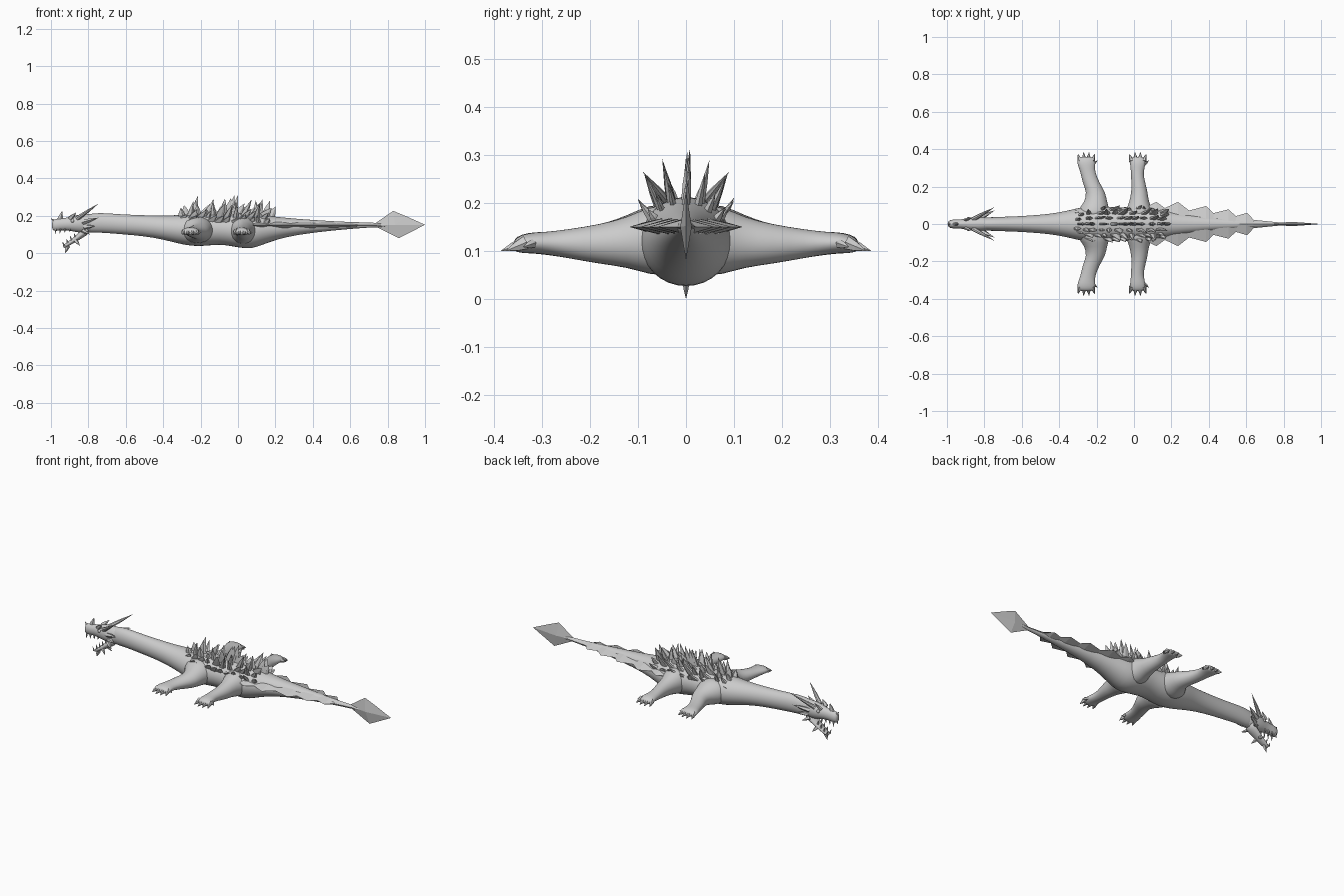
import bpy, bmesh, math, random
from mathutils import Vector

random.seed(4)


def finish(name, bm, smooth=False, subdiv=0):
    bmesh.ops.recalc_face_normals(bm, faces=bm.faces)
    me = bpy.data.meshes.new(name)
    bm.to_mesh(me)
    bm.free()
    ob = bpy.data.objects.new(name, me)
    bpy.context.collection.objects.link(ob)
    for p in me.polygons:
        p.use_smooth = smooth
    if subdiv:
        m = ob.modifiers.new("round", 'SUBSURF')
        m.levels = m.render_levels = subdiv
    return ob


def loft(name, rings, axis='x', n=16, smooth=True, subdiv=1):
    """Rings are (centre, half width, half height) set square to x or y."""
    bm = bmesh.new()
    loops = []
    for c, w, h in rings:
        row = []
        for i in range(n):
            a = 2 * math.pi * i / n
            s, t = w * math.cos(a), h * math.sin(a)
            off = Vector((0, s, t)) if axis == 'x' else Vector((s, 0, t))
            row.append(bm.verts.new(Vector(c) + off))
        loops.append(row)
    for a, b in zip(loops, loops[1:]):
        for i in range(n):
            j = (i + 1) % n
            bm.faces.new((a[i], a[j], b[j], b[i]))
    bm.faces.new(loops[0])
    bm.faces.new(loops[-1])
    return finish(name, bm, smooth, subdiv)


def spike(bm, base, tip, ra, rb, n=5):
    """Tapered point; ra runs along x where possible, rb across it."""
    base, tip = Vector(base), Vector(tip)
    d = (tip - base).normalized()
    ref = Vector((1, 0, 0)) if abs(d.x) < 0.9 else Vector((0, 1, 0))
    u = (ref - d * ref.dot(d)).normalized()
    v = d.cross(u)
    rows = []
    for t, k in ((0, 1), (0.5, 0.65)):
        c = base.lerp(tip, t)
        rows.append([bm.verts.new(c + u * ra * k * math.cos(2 * math.pi * i / n)
                                  + v * rb * k * math.sin(2 * math.pi * i / n)) for i in range(n)])
    top = bm.verts.new(tip)
    bm.faces.new(rows[0])
    for i in range(n):
        j = (i + 1) % n
        bm.faces.new((rows[0][i], rows[0][j], rows[1][j], rows[1][i]))
        bm.faces.new((rows[1][i], rows[1][j], top))


# Neck, trunk and tail: x, half width, bottom, top
trunk = [(-.85, .025, .12, .19), (-.80, .036, .108, .212), (-.74, .038, .11, .218), (-.62, .042, .10, .208),
         (-.5, .05, .09, .204), (-.4, .062, .072, .202), (-.32, .082, .05, .205), (-.25, .098, .036, .212),
         (-.18, .1, .036, .215), (-.1, .09, .046, .213), (-.03, .092, .035, .213), (.05, .1, .02, .215),
         (.1, .095, .03, .212), (.16, .078, .055, .202), (.25, .058, .085, .19), (.4, .038, .11, .178),
         (.6, .02, .13, .166), (.75, .009, .14, .158), (.86, .006, .145, .156)]
loft("body", [((x, 0, (b + t) / 2), w, (t - b) / 2) for x, w, b, t in trunk])

# Sawtooth side flanges along the tail: x, reach
saw = [(.04, .08), (.12, .118), (.165, .085), (.235, .118), (.295, .072), (.385, .096), (.425, .058),
       (.505, .078), (.545, .042), (.605, .06), (.64, .022), (.8, .006)]
loft("tail_flanges", [((x, 0, .15), w, .038 - .035 * x) for x, w in saw], n=4, smooth=False, subdiv=0)

# Upright diamond blade at the tail tip
bm = bmesh.new()
rim = [bm.verts.new(p) for p in ((.72, 0, .15), (.83, 0, .226), (.9, 0, .197), (1, 0, .152), (.86, 0, .08))]
for s in (-1, 1):
    mid = bm.verts.new((.84, .012 * s, .15))
    for a, b in zip(rim, rim[1:] + rim[:1]):
        bm.faces.new((a, b, mid))
finish("tail_blade", bm)

# Legs: reach in y, x centre, half width in x, z centre, half height
legs = {
    "front": [(.02, -.22, .1, .125, .08), (.08, -.215, .085, .125, .072), (.12, -.203, .06, .12, .056),
              (.17, -.203, .051, .115, .043), (.22, -.23, .046, .114, .034), (.28, -.248, .039, .115, .025),
              (.315, -.255, .048, .117, .023), (.345, -.255, .05, .115, .02), (.36, -.255, .035, .112, .012)],
    "back": [(.02, .03, .09, .122, .082), (.08, .028, .07, .122, .072), (.12, .027, .052, .118, .054),
             (.18, .03, .043, .114, .042), (.25, .018, .034, .115, .03), (.29, .018, .036, .116, .024),
             (.32, .02, .042, .117, .022), (.345, .02, .042, .114, .019), (.36, .02, .03, .111, .012)]}
for leg, rows in legs.items():
    fx = rows[-2][1]
    for side, s in (("left", 1), ("right", -1)):
        loft(f"{leg}_leg_{side}", [((x, s * y, z), w, h) for y, x, w, z, h in rows], axis='y')
        bm = bmesh.new()
        for k in (-1.5, -.5, .5, 1.5):
            reach = .392 - .011 * abs(k)
            spike(bm, (fx + k * .022, s * .335, .117), (fx + k * .03, s * reach, .1), .013, .016, 6)
        # Heel claw
        spike(bm, (fx + .035, s * .32, .115), (fx + .06, s * .34, .108), .01, .01)
        finish(f"{leg}_claws_{side}", bm)

# Jagged blades fanned over the back
bm = bmesh.new()
for deg in (-62, -42, -22, 0, 22, 42, 62):
    a = math.radians(deg)
    x = -.31 + random.uniform(0, .03)
    while x < .17:
        edge = min(1, (x + .36) / .12, (.27 - x) / .17)
        h = random.uniform(.045, .1) * max(.45, edge)
        if abs(deg) > 50:
            h *= .75
        r = .078 * min(1, .6 + edge * .4)
        base = Vector((x, r * math.sin(a), .125 + .078 * math.cos(a)))
        tip = base + Vector((random.uniform(-.01, .05), h * math.sin(a) * .55, h * (.35 + .65 * math.cos(a))))
        tip.y = max(-.1, min(.1, tip.y))
        spike(bm, base, tip, random.uniform(.016, .028), random.uniform(.007, .012))
        x += random.uniform(.035, .06)
for x, z in ((-.215, .305), (-.02, .308), (0, .312), (.17, .28), (.2, .25)):
    spike(bm, (x - .03, 0, .19), (x, random.uniform(-.02, .02), z), .026, .01)
finish("back_spikes", bm)

# Upper head
loft("upper_head", [((-.995, 0, .148), .012, .02), ((-.985, 0, .15), .023, .033), ((-.955, 0, .153), .025, .034),
                    ((-.92, 0, .156), .025, .033), ((-.88, 0, .158), .036, .044), ((-.84, 0, .158), .042, .052),
                    ((-.79, 0, .16), .039, .052), ((-.75, 0, .163), .03, .045)], n=12)
# Open lower jaw
loft("lower_jaw", [((-.79, 0, .135), .034, .03), ((-.83, 0, .107), .034, .025), ((-.87, 0, .075), .026, .017),
                   ((-.91, 0, .048), .021, .013), ((-.935, 0, .034), .014, .01)], n=12)

# Horns, brow, frill and chin barbs
bm = bmesh.new()
spike(bm, (-.955, 0, .175), (-.94, 0, .226), .018, .01)
spike(bm, (-.98, 0, .165), (-1, 0, .187), .01, .01)
spike(bm, (-.91, 0, .04), (-.925, 0, 0), .014, .008)
for s in (-1, 1):
    spike(bm, (-.86, .025 * s, .185), (-.745, .09 * s, .265), .014, .012, 8)
    spike(bm, (-.83, .032 * s, .165), (-.745, .072 * s, .19), .016, .014)
    spike(bm, (-.82, .032 * s, .14), (-.765, .06 * s, .145), .014, .014)
    spike(bm, (-.83, .03 * s, .12), (-.79, .052 * s, .1), .012, .01)
    spike(bm, (-.9, .022 * s, .183), (-.865, .036 * s, .218), .016, .008)
    spike(bm, (-.87, .018 * s, .07), (-.845, .032 * s, .04), .012, .008)
finish("horns", bm)

# Teeth
bm = bmesh.new()
for s in (-1, 1):
    for i in range(4):
        x = -.975 + i * .025
        spike(bm, (x, .018 * s, .13), (x - .003, .018 * s, .1 + i * .004), .006, .005)
        spike(bm, (-.93 + i * .02, .014 * s, .038 + i * .015), (-.938 + i * .02, .016 * s, .062 + i * .016), .006, .005)
finish("teeth", bm)

# Eyes
for s in (-1, 1):
    bm = bmesh.new()
    bmesh.ops.create_uvsphere(bm, u_segments=12, v_segments=8, radius=.009)
    bmesh.ops.translate(bm, verts=bm.verts, vec=(-.885, .03 * s, .172))
    finish("eye_left" if s > 0 else "eye_right", bm, True)
